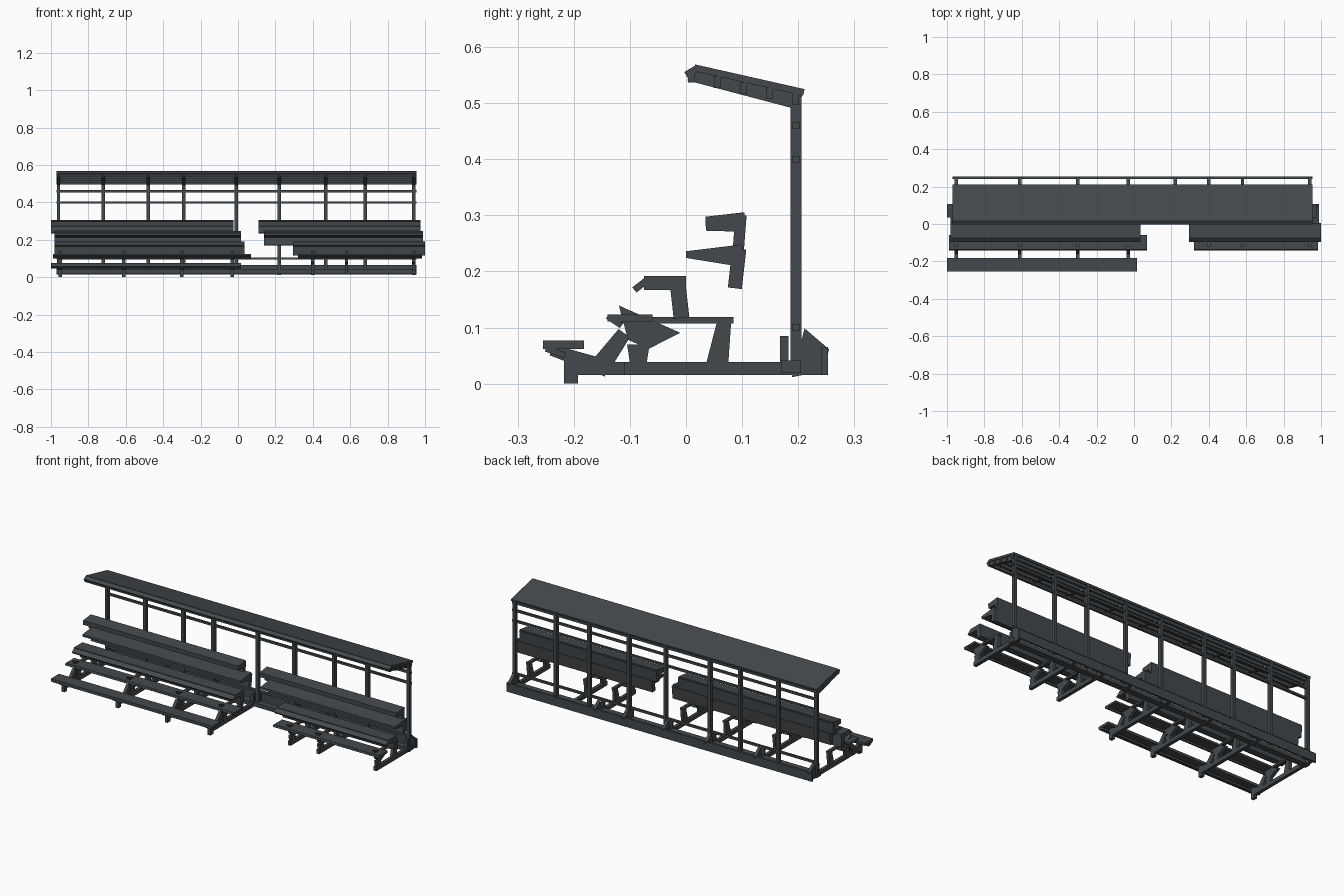
import bpy
import bmesh
from mathutils import Vector

default_cube = bpy.data.objects.get("Cube")
if default_cube:
    bpy.data.objects.remove(default_cube, do_unlink=True)

steel = bpy.data.materials.new("dark_grey_steel")
steel.use_nodes = True
steel.diffuse_color = (.058, .066, .072, 1)
steel.node_tree.nodes["Principled BSDF"].inputs["Base Color"].default_value = steel.diffuse_color


def slab(name, spans, start, end, thick, tip=None):
    """Bar from start to end in the (y, z) plane, repeated for each x span.
    Its thickness changes to tip at the end when that is given."""
    start, end = Vector(start), Vector(end)
    across = (end - start).orthogonal().normalized() / 2
    wide, narrow = across * thick, across * (tip or thick)
    outline = (start + wide, start - wide, end - narrow, end + narrow)
    for left, right in spans:
        bm = bmesh.new()
        face = bm.faces.new([bm.verts.new((left, p.x, p.y)) for p in outline])
        grown = bmesh.ops.extrude_face_region(bm, geom=[face])["geom"]
        moved = [item for item in grown if isinstance(item, bmesh.types.BMVert)]
        bmesh.ops.translate(bm, verts=moved, vec=(right - left, 0, 0))
        bmesh.ops.recalc_face_normals(bm, faces=bm.faces)
        mesh = bpy.data.meshes.new(name)
        bm.to_mesh(mesh)
        bm.free()
        mesh.materials.append(steel)
        part = bpy.data.objects.new(name, mesh)
        bpy.context.collection.objects.link(part)


def at(positions, width=.018):
    """Narrow x spans centred on the given positions."""
    return [(x - width / 2, x + width / 2) for x in positions]


# Positions along the length
whole_length = [(-.97, .955)]
posts = at([-.96, -.72, -.48, -.29, -.01, .22, .47, .68, .94])
left_frames = at([-.95, -.61, -.3, -.03])
right_frames = at([.4, .58, .94])
all_frames = left_frames + right_frames
gussets = left_frames + at([.22, .4, .94])

# Rear posts and sloping roof brackets
post_y = .196
slab("post", posts, (post_y, .02), (post_y, .51), .02)
slab("roof_bracket", posts, (.005, .55), (.205, .505), .02, .035)

# Roof sheet, its bent front edge, and purlins underneath
slab("roof_sheet", whole_length, (.015, .563), (.21, .519), .012)
slab("roof_front_edge", whole_length, (0, .55), (.02, .562), .012)
roof_front, roof_back = Vector((.01, .547)), Vector((.195, .507))
for step in range(5):
    centre = roof_front.lerp(roof_back, step / 4)
    half = Vector((.006, 0))
    slab("purlin", whole_length, centre - half, centre + half, .02)

# Horizontal rails of the rear wall
for height in (.1, .4, .46):
    slab("wall_rail", whole_length, (post_y - .006, height), (post_y + .006, height), .012)

# Base beam, rear board and the gussets between them
slab("base_beam", whole_length, (.17, .03), (.205, .03), .022)
slab("rear_board", whole_length, (.247, .015), (.247, .065), .012)
slab("base_gusset", gussets, (.2, .055), (.25, .042), .09, .04)
slab("beam_bracket", gussets, (.175, .03), (.175, .085), .015)

# Side frames that carry the tiers
for frames, front in ((left_frames, -.2), (right_frames, -.11)):
    slab("ground_bar", frames, (front, .027), (.25, .027), .023)
slab("rear_leg", all_frames, (.055, .03), (.068, .11), .04, .025)
slab("middle_leg", all_frames, (-.085, .02), (-.085, .07), .025, .04)
slab("leg_flare", all_frames, (-.085, .07), (-.065, .115), .04, .12)
slab("top_bar", all_frames, (-.13, .113), (.085, .113), .012)

# Front braces and feet of the longer stand
slab("diagonal_brace", left_frames, (-.15, .035), (-.11, .09), .035, .025)
slab("toe_bar", left_frames, (-.24, .06), (-.14, .027), .02, .03)
slab("foot", left_frames, (-.205, 0), (-.205, .05), .025)

# Front plank, only on the longer stand
slab("front_plank", [(-1, .015)], (-.255, .069), (-.182, .069), .015)
slab("front_plank_lip", [(-1, .015)], (-.25, .062), (-.215, .05), .01)

# Step planks with a folded front lip
step_spans = [(-.99, .07), (.32, .985)]
slab("step_plank", step_spans, (-.14, .117), (-.06, .117), .012)
slab("step_lip", step_spans, (-.14, .12), (-.115, .103), .01)

# Seats with a lip in front and a riser behind
seat_spans = [(-.98, .035), (.295, 1)]
slab("seat", seat_spans, (-.075, .179), (0, .179), .025)
slab("seat_lip", seat_spans, (-.092, .167), (-.07, .184), .012)
slab("seat_riser", seat_spans, (-.008, .117), (-.015, .18), .028)

# Backrests: upper plank, lower plank and the panel behind them
upper_spans = [(-1, -.025), (.11, .975)]
lower_spans = [(-.98, .015), (.14, .99)]
slab("upper_plank", upper_spans, (.035, .285), (.105, .288), .025, .035)
slab("lower_plank", lower_spans, (0, .23), (.1, .228), .012, .04)
slab("back_panel", upper_spans, (.093, .235), (.098, .3), .02)
slab("lower_panel", lower_spans, (.087, .17), (.095, .24), .025)
